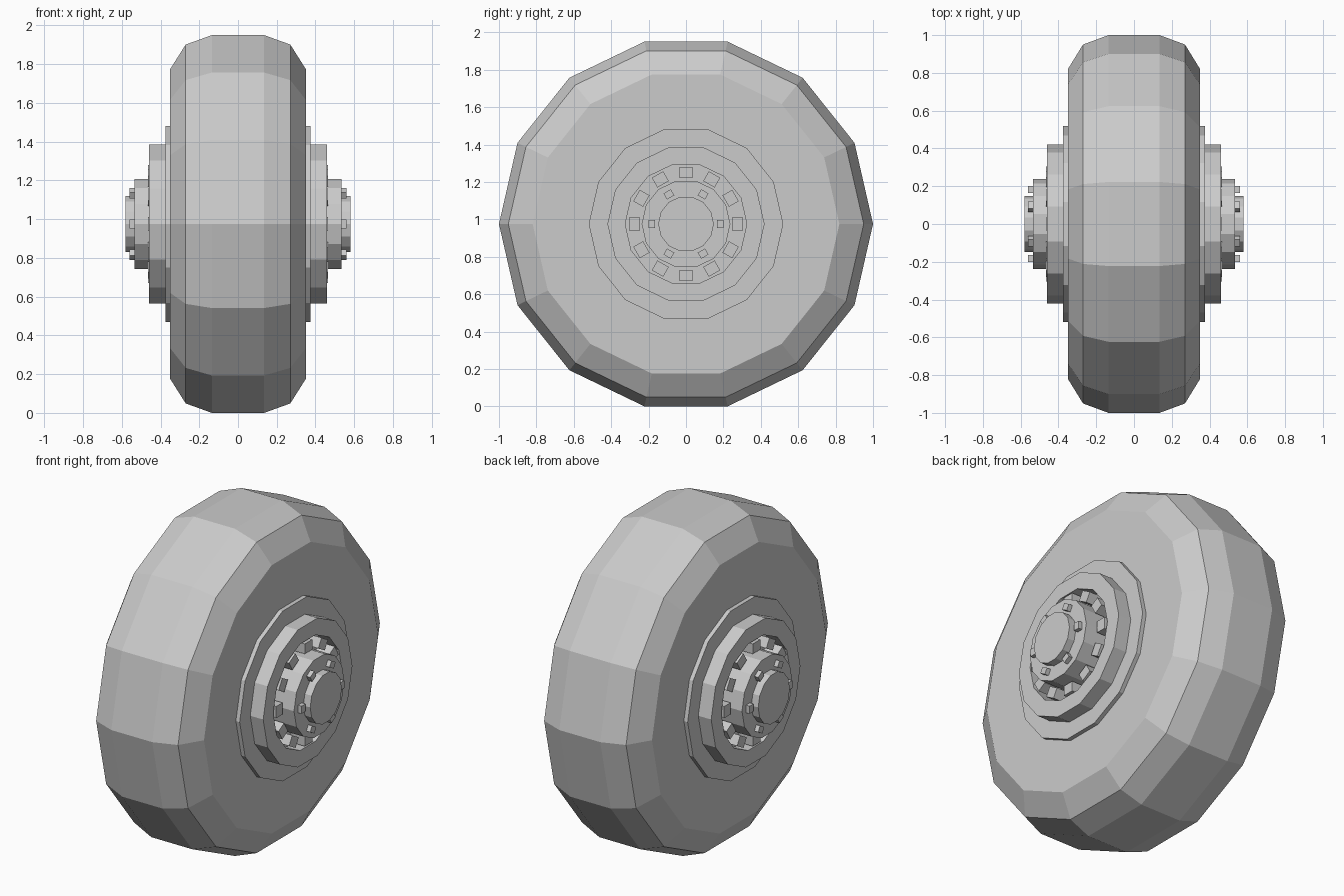
import bpy, bmesh, math
from mathutils import Matrix, Vector

if "Cube" in bpy.data.objects:
    bpy.data.objects.remove(bpy.data.objects["Cube"])

SIDES = 14
AXLE_Z = 0.975


def finish(name, bm, mirror=True):
    bmesh.ops.remove_doubles(bm, verts=bm.verts, dist=1e-5)
    bmesh.ops.recalc_face_normals(bm, faces=bm.faces)
    mesh = bpy.data.meshes.new(name)
    bm.to_mesh(mesh)
    bm.free()
    obj = bpy.data.objects.new(name, mesh)
    bpy.context.collection.objects.link(obj)
    obj.location.z = AXLE_Z
    if mirror:
        obj.modifiers.new("Mirror", 'MIRROR').use_mirror_merge = False
    return obj


def lathe(name, profile, mirror=True, closed=False):
    """Spin an (x, radius) profile around the x axle; open ends are capped."""
    bm = bmesh.new()
    rings = []
    for x, r in profile:
        rings.append([bm.verts.new((x, r * math.cos(a), r * math.sin(a)))
                      for a in (math.tau * i / SIDES for i in range(SIDES))])
    pairs = list(zip(rings, rings[1:]))
    if closed:
        pairs.append((rings[-1], rings[0]))
    else:
        bm.faces.new(rings[0])
        bm.faces.new(rings[-1])
    for a, b in pairs:
        for i in range(SIDES):
            j = (i + 1) % SIDES
            bm.faces.new((a[i], a[j], b[j], b[i]))
    return finish(name, bm, mirror)


def bolt_circle(name, count, radius, x0, x1, radial, tangential):
    """Ring of box-shaped bolts facing outward along x."""
    bm = bmesh.new()
    for i in range(count):
        m = (Matrix.Rotation(math.tau * i / count, 4, 'X')
             @ Matrix.Translation(Vector(((x0 + x1) / 2, radius, 0)))
             @ Matrix.Diagonal((x1 - x0, radial, tangential, 1)))
        bmesh.ops.create_cube(bm, size=1, matrix=m)
    return finish(name, bm)


# Tyre with chamfered shoulders
half = [(0.135, 1.0), (0.27, 0.95), (0.35, 0.82)]
lathe("tyre", [(-x, r) for x, r in reversed(half)] + half, mirror=False)

# Rim flange, raised rim ring with recess, hub and cap (both sides)
lathe("rim_flange", [(0.34, 0.52), (0.375, 0.52)])
lathe("rim_ring", [(0.36, 0.42), (0.46, 0.42), (0.46, 0.325), (0.36, 0.325)], closed=True)
lathe("hub", [(0.36, 0.237), (0.535, 0.237)])
lathe("hub_cap", [(0.52, 0.149), (0.58, 0.149)])

# Wheel bolts in the recess and small bolts on the hub face
bolt_circle("wheel_bolts", 12, 0.275, 0.36, 0.465, 0.06, 0.07)
bolt_circle("hub_bolts", 6, 0.183, 0.52, 0.56, 0.037, 0.045)
